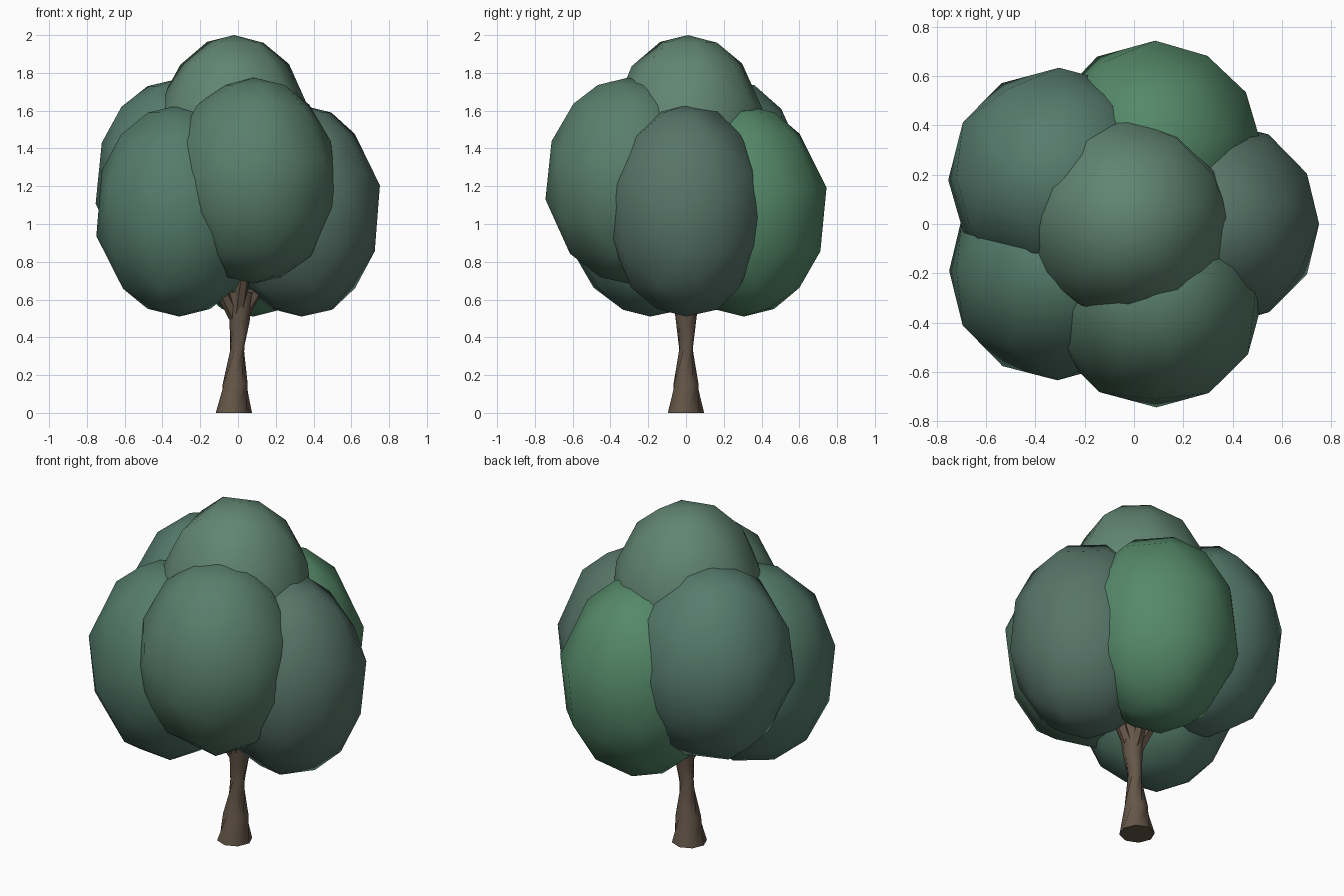
import bpy, bmesh
from math import sin, cos, pi, radians
from mathutils import Vector

if "Cube" in bpy.data.objects:
    bpy.data.objects.remove(bpy.data.objects["Cube"])


def material(name, rgb):
    m = bpy.data.materials.new(name)
    m.diffuse_color = (*rgb, 1)
    m.use_nodes = True
    m.node_tree.nodes["Principled BSDF"].inputs["Base Color"].default_value = m.diffuse_color
    return m


def add_object(name, bm, mat, angle):
    bmesh.ops.recalc_face_normals(bm, faces=bm.faces)
    me = bpy.data.meshes.new(name)
    bm.to_mesh(me)
    bm.free()
    me.materials.append(mat)
    ob = bpy.data.objects.new(name, me)
    bpy.context.collection.objects.link(ob)
    bpy.ops.object.select_all(action='DESELECT')
    ob.select_set(True)
    bpy.context.view_layer.objects.active = ob
    bpy.ops.object.shade_smooth_by_angle(angle=radians(angle))
    return ob


def leaf_clump(name, centre, radius, height, rgb):
    bm = bmesh.new()
    bmesh.ops.create_uvsphere(bm, u_segments=12, v_segments=8, radius=1)
    bmesh.ops.scale(bm, vec=(radius, radius, height), verts=bm.verts)
    bmesh.ops.translate(bm, vec=centre, verts=bm.verts)
    ob = add_object(name, bm, material(name, rgb), 80)
    # Thin out the mesh for the slightly uneven, faceted outline
    ob.modifiers.new("thin_out", 'DECIMATE').ratio = 0.6


def skin(name, rings, sides, mat):
    """Join rings given as (centre, radius, twist in degrees, axis)."""
    bm = bmesh.new()
    loops = []
    for centre, radius, twist, axis in rings:
        turn = Vector((0, 0, 1)).rotation_difference(Vector(axis))
        loop = []
        for i in range(sides):
            a = 2 * pi * i / sides + radians(twist)
            p = turn @ Vector((radius * cos(a), radius * sin(a), 0))
            loop.append(bm.verts.new(Vector(centre) + p))
        loops.append(loop)
    for lo, hi in zip(loops, loops[1:]):
        for i in range(sides):
            j = (i + 1) % sides
            bm.faces.new((lo[i], lo[j], hi[j], hi[i]))
    bm.faces.new(loops[0])
    bm.faces.new(loops[-1])
    add_object(name, bm, mat, 50)


# Foliage: five clumps around a central crown
clumps = [
    ("crown_top", (-0.02, 0.01, 1.44), 0.42, 0.56, (0.12, 0.235, 0.17)),
    ("clump_right", (0.336, 0, 1.07), 0.42, 0.56, (0.095, 0.175, 0.14)),
    ("clump_front", (0.085, -0.305, 1.23), 0.44, 0.545, (0.10, 0.21, 0.15)),
    ("clump_back", (0.08, 0.305, 1.07), 0.44, 0.56, (0.09, 0.25, 0.14)),
    ("clump_front_left", (-0.31, -0.19, 1.07), 0.445, 0.56, (0.09, 0.20, 0.15)),
    ("clump_back_left", (-0.31, 0.19, 1.22), 0.445, 0.55, (0.095, 0.20, 0.155)),
]
for c in clumps:
    leaf_clump(*c)

# Trunk: pinched and twisted, flared at the foot and the fork
bark = material("bark", (0.13, 0.095, 0.065))
up = (0, 0, 1)
profile = [(-0.022, 0.0, 0.096, 0), (-0.015, 0.15, 0.069, 30), (-0.003, 0.36, 0.039, 80),
           (0.008, 0.48, 0.053, 95), (0.01, 0.64, 0.075, 105)]
skin("trunk", [((x, 0, z), r, t, up) for x, z, r, t in profile], 8, bark)

# Branches reaching into each outer clump
for name, centre, *_ in clumps[1:]:
    start = Vector((0, 0, 0.48))
    end = Vector((centre[0] * 0.75, centre[1] * 0.75, centre[2] - 0.15))
    d = end - start
    skin("branch_" + name[6:], [(start, 0.035, 0, d), (start + d * 0.5, 0.035, 20, d),
                                (end, 0.025, 40, d)], 6, bark)
